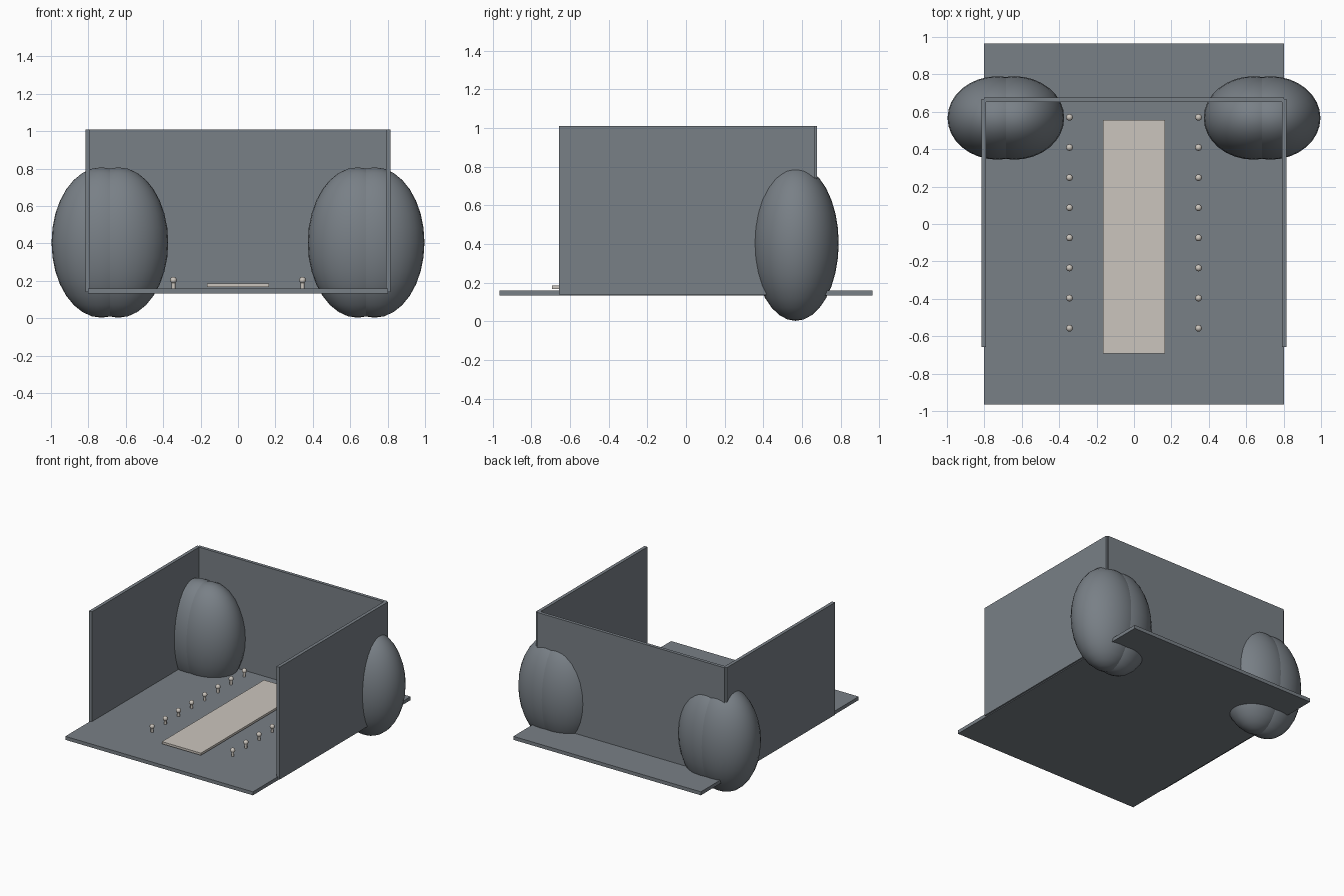
import bpy
import math

if "Cube" in bpy.data.objects:
    bpy.data.objects.remove(bpy.data.objects["Cube"])


def material(name, rgb):
    m = bpy.data.materials.new(name)
    m.diffuse_color = (*rgb, 1)
    m.use_nodes = True
    m.node_tree.nodes["Principled BSDF"].inputs["Base Color"].default_value = m.diffuse_color
    return m


GREY = material("slate grey", (0.19, 0.215, 0.24))
CREAM = material("warm cream", (0.60, 0.56, 0.51))


def finish(name, mat, smooth=False):
    ob = bpy.context.object
    ob.name = name
    ob.data.materials.append(mat)
    bpy.ops.object.transform_apply(location=False, rotation=False, scale=True)
    if smooth:
        bpy.ops.object.shade_smooth_by_angle(angle=math.radians(40))
    return ob


def box(name, x, y, z, mat):
    """Box from (low, high) pairs on each axis."""
    bpy.ops.mesh.primitive_cube_add(
        size=1, location=[(a + b) / 2 for a, b in (x, y, z)])
    bpy.context.object.scale = [b - a for a, b in (x, y, z)]
    return finish(name, mat)


def ellipsoid(name, centre, radii, mat, segments=32, rings=16):
    bpy.ops.mesh.primitive_uv_sphere_add(
        segments=segments, ring_count=rings, radius=1, location=centre)
    bpy.context.object.scale = radii
    return finish(name, mat, True)


# Floor slab, back wall and centre runner
box("floor", (-0.803, 0.803), (-0.965, 0.965), (0.133, 0.16), GREY)
box("back_wall", (-0.803, 0.803), (0.652, 0.677), (0.14, 1.01), GREY)
box("runner", (-0.167, 0.167), (-0.692, 0.557), (0.168, 0.185), CREAM)

for side, s in (("left", -1), ("right", 1)):
    # Side wall
    x = sorted((s * 0.79, s * 0.816))
    box(side + "_wall", x, (-0.658, 0.667), (0.14, 1.01), GREY)

    # Corner bulge made of two overlapping lobes
    for part, d in (("inner", -0.045), ("outer", 0.045)):
        ellipsoid(f"{side}_{part}_lobe", (s * (0.685 + d), 0.567, 0.405),
                  (0.267, 0.223, 0.402), GREY)

    # Row of small lamps on short stems
    for i in range(8):
        y = 0.57 - i * 0.161
        ellipsoid(f"{side}_lamp_globe_{i + 1}", (s * 0.345, y, 0.204),
                  (0.018, 0.018, 0.018), CREAM, 16, 8)
        bpy.ops.mesh.primitive_cylinder_add(
            vertices=12, radius=0.01, depth=0.035,
            location=(s * 0.345, y, 0.1765))
        finish(f"{side}_lamp_stem_{i + 1}", CREAM, True)
